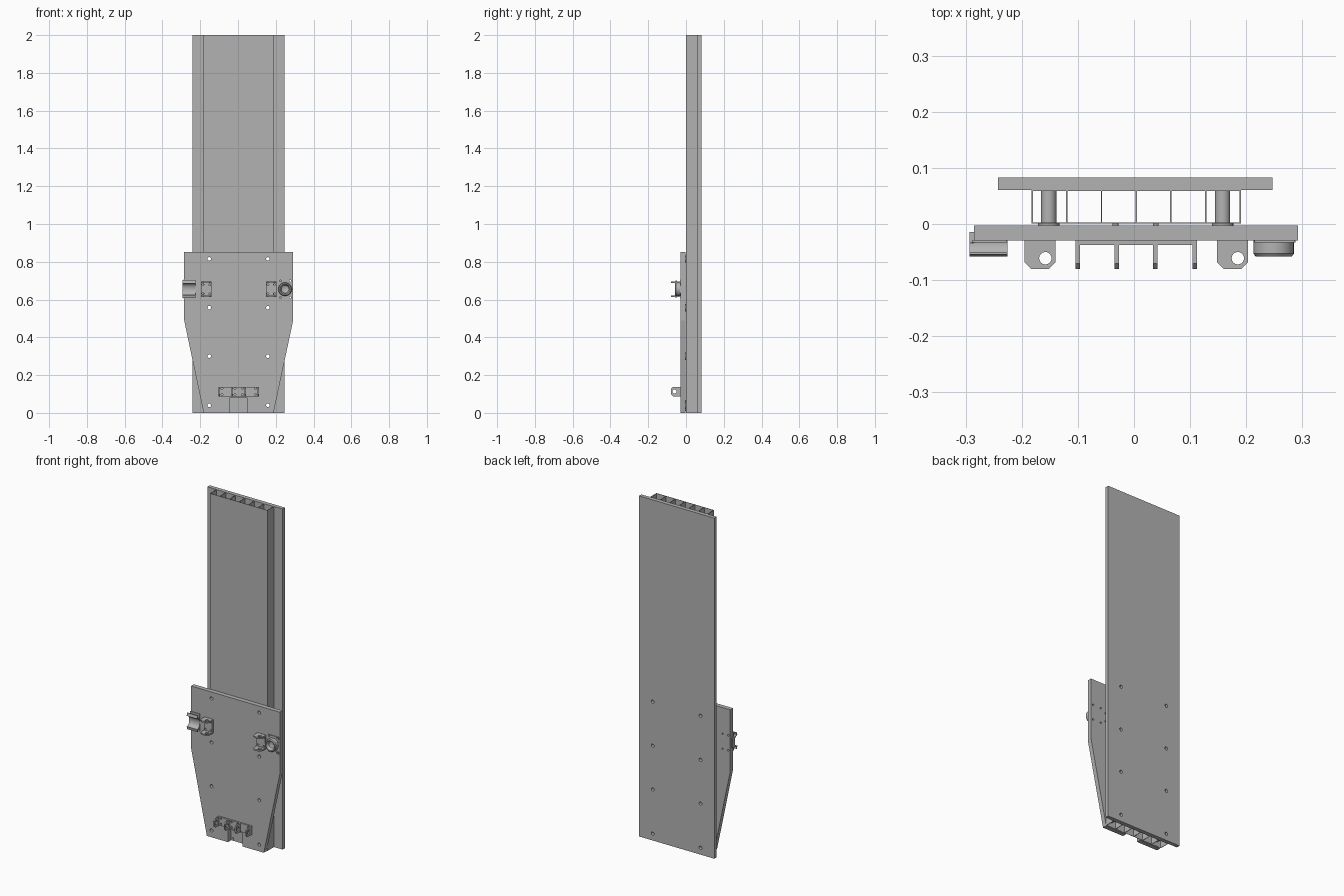
import bpy, bmesh, math
from mathutils import Vector

if "Cube" in bpy.data.objects:
    bpy.data.objects.remove(bpy.data.objects["Cube"], do_unlink=True)

grey = bpy.data.materials.new("plain grey")
grey.use_nodes = True
grey.diffuse_color = (0.45, 0.45, 0.45, 1)
grey.node_tree.nodes["Principled BSDF"].inputs["Base Color"].default_value = (0.45, 0.45, 0.45, 1)


def finish(name, bm):
    bmesh.ops.recalc_face_normals(bm, faces=bm.faces)
    me = bpy.data.meshes.new(name)
    bm.to_mesh(me)
    bm.free()
    me.materials.append(grey)
    ob = bpy.data.objects.new(name, me)
    bpy.context.collection.objects.link(ob)
    return ob


def prism(bm, pts, axis, a, b):
    """Extrude a 2D profile along an axis from a to b."""
    def place(u, v):
        return {"x": (a, u, v), "y": (u, a, v), "z": (u, v, a)}[axis]
    face = bm.faces.new([bm.verts.new(place(u, v)) for u, v in pts])
    new = bmesh.ops.extrude_face_region(bm, geom=[face])["geom"]
    step = Vector([b - a if c == axis else 0 for c in "xyz"])
    bmesh.ops.translate(bm, vec=step, verts=[v for v in new if isinstance(v, bmesh.types.BMVert)])


def part(name, *prisms):
    bm = bmesh.new()
    for p in prisms:
        prism(bm, *p)
    return finish(name, bm)


def rect(u0, u1, v0, v1):
    return [(u0, v0), (u1, v0), (u1, v1), (u0, v1)]


def circle(u, v, r, n=24):
    return [(u + r * math.cos(math.tau * i / n), v + r * math.sin(math.tau * i / n)) for i in range(n)]


def cut(ob, cutter):
    mod = ob.modifiers.new("cut", "BOOLEAN")
    mod.object = cutter
    mod.solver = "EXACT"
    dg = bpy.context.evaluated_depsgraph_get()
    me = bpy.data.meshes.new_from_object(ob.evaluated_get(dg))
    ob.modifiers.clear()
    ob.data = me


def smooth(ob):
    bpy.ops.object.select_all(action="DESELECT")
    ob.select_set(True)
    bpy.context.view_layer.objects.active = ob
    bpy.ops.object.shade_smooth_by_angle(angle=math.radians(30))


BOLTS = [(x, z) for x in (-0.152, 0.158) for z in (0.04, 0.3, 0.557, 0.815)]
CLIP_Z = 0.655

# Main plates and hollow ribbed panel
back_plate = part("back_plate", (rect(-0.242, 0.247, 0, 2), "y", 0.061, 0.083))
panel_front = part("panel_front_skin", (rect(-0.183, 0.191, 0, 2), "y", 0.001, 0.003))
panel_back = part("panel_back_skin", (rect(-0.183, 0.191, 0, 2), "y", 0.059, 0.061))
part("panel_ribs", *[(rect(x - 0.0013, x + 0.0013, 0.003, 0.059), "z", 0, 2)
                     for x in [-0.1817 + 0.0619 * i for i in range(7)]])
outline = [(-0.182, 0), (-0.045, 0), (-0.045, 0.078), (0.051, 0.078), (0.051, 0), (0.188, 0),
           (0.292, 0.49), (0.292, 0.853), (-0.285, 0.853), (-0.285, 0.49)]
front_plate = part("front_plate", (outline, "y", -0.029, -0.003))

# Bolt spacers with flanges
spacers = part("bolt_spacers", *[(circle(x, z, 0.0135), "y", 0.003, 0.059) for x, z in BOLTS])
flanges = part("spacer_flanges", *[(circle(x, z, 0.019), "y", -0.003, 0.001) for x, z in BOLTS])

# Bolt bores through everything
bores = part("bore_cutter", *[(circle(x, z, 0.0095), "y", -0.2, 0.2) for x, z in BOLTS])
for ob in (back_plate, panel_front, panel_back, front_plate, spacers, flanges):
    cut(ob, bores)

# Small screw holes of the clips and brackets
screws = [(x, CLIP_Z + s * 0.044) for x in (-0.272, -0.235, 0.225, 0.277) for s in (-1, 1)]
screws += [(x, CLIP_Z + s * 0.024) for x in (-0.185, -0.15, 0.158, 0.193) for s in (-1, 1)]
screws += [(x, 0.113 + s * 0.016) for x in (-0.085, -0.016, 0.023, 0.093) for s in (-1, 1)]
screw_cutter = part("screw_cutter", *[(circle(x, z, 0.005, 12), "y", -0.2, 0) for x, z in screws])
cut(front_plate, screw_cutter)

# Small rivets on the panel inside the notch
part("notch_rivets", *[(circle(x, z, 0.005, 12), "y", -0.003, 0.001)
                       for x in (-0.033, 0.039) for z in (0.014, 0.062)])

# Side brackets: base with two horizontal pierced lugs
for side, x0 in (("right", -0.195), ("left", 0.148)):
    x1 = x0 + 0.055
    base = part(side + "_bracket_base", (rect(x0, x1, CLIP_Z - 0.04, CLIP_Z + 0.04), "y", -0.039, -0.029))
    cut(base, screw_cutter)
    shape = [(x0, -0.035), (x0, -0.068), (x0 + 0.012, -0.08), (x1 - 0.012, -0.08), (x1, -0.068), (x1, -0.035)]
    lugs = part(side + "_bracket_lugs", *[(shape, "z", CLIP_Z + s * 0.037 - 0.004, CLIP_Z + s * 0.037 + 0.004)
                                          for s in (-1, 1)])
    pin = part("pin_cutter", (circle(x0 + 0.037, -0.061, 0.011), "z", 0.5, 0.8))
    cut(lugs, pin)
    bpy.data.objects.remove(pin, do_unlink=True)

# Lower bracket: strip base and four upright pierced lugs
strip = part("lower_bracket_base", (rect(-0.104, 0.112, 0.088, 0.138), "y", -0.037, -0.029))
cut(strip, screw_cutter)
shape = [(-0.035, 0.088), (-0.07, 0.088), (-0.08, 0.098), (-0.08, 0.128), (-0.07, 0.138), (-0.035, 0.138)]
lower_lugs = part("lower_bracket_lugs", *[(shape, "x", x - 0.004, x + 0.004)
                                          for x in (-0.1, -0.031, 0.038, 0.108)])
pin = part("pin_cutter", (circle(-0.061, 0.113, 0.011), "x", -0.3, 0.3))
cut(lower_lugs, pin)
bpy.data.objects.remove(pin, do_unlink=True)

# Round socket clip on the left side
socket_base = part("socket_base", (rect(0.214, 0.288, CLIP_Z - 0.02, CLIP_Z + 0.02), "y", -0.033, -0.029),
                   (rect(0.215, 0.287, CLIP_Z + 0.036, CLIP_Z + 0.05), "y", -0.033, -0.029),
                   (rect(0.215, 0.287, CLIP_Z - 0.05, CLIP_Z - 0.036), "y", -0.033, -0.029))
cut(socket_base, screw_cutter)
bm = bmesh.new()
ring = [(0.036, -0.029), (0.036, -0.053), (0.032, -0.058), (0.027, -0.058), (0.02, -0.04), (0.008, -0.035), (0.0, -0.035)]
verts = [bm.verts.new((0.249 + r, y, CLIP_Z)) for r, y in ring]
edges = [bm.edges.new(e) for e in zip(verts, verts[1:])]
bmesh.ops.spin(bm, geom=verts + edges, cent=(0.249, 0, CLIP_Z), axis=(0, 1, 0), angle=math.tau, steps=32)
bmesh.ops.remove_doubles(bm, verts=bm.verts, dist=0.0001)
socket = finish("round_socket", bm)

# Open trough clip on the right side, with flared lips and an edge hook
arc = [math.pi * i / 12 for i in range(13)]
outer = [(-0.056 + 0.028 * math.sin(t), CLIP_Z + 0.036 * math.cos(t)) for t in arc]
inner = [(-0.056 + 0.023 * math.sin(t), CLIP_Z + 0.031 * math.cos(t)) for t in reversed(arc)]
trough = part("trough_clip", (outer + inner, "x", -0.293, -0.225))
part("trough_lips", *[([(-0.058, CLIP_Z + s * 0.031), (-0.054, CLIP_Z + s * 0.031),
                        (-0.05, CLIP_Z + s * 0.048), (-0.054, CLIP_Z + s * 0.048)], "x", -0.293, -0.225)
                      for s in (-1, 1)])
part("trough_base", (rect(-0.289, -0.226, CLIP_Z - 0.05, CLIP_Z + 0.05), "y", -0.033, -0.029))
part("edge_hook", (rect(-0.293, -0.285, CLIP_Z - 0.03, CLIP_Z + 0.03), "y", -0.034, -0.014))

for ob in (spacers, flanges, socket, trough, lower_lugs):
    smooth(ob)
for ob in (bores, screw_cutter):
    bpy.data.objects.remove(ob, do_unlink=True)
